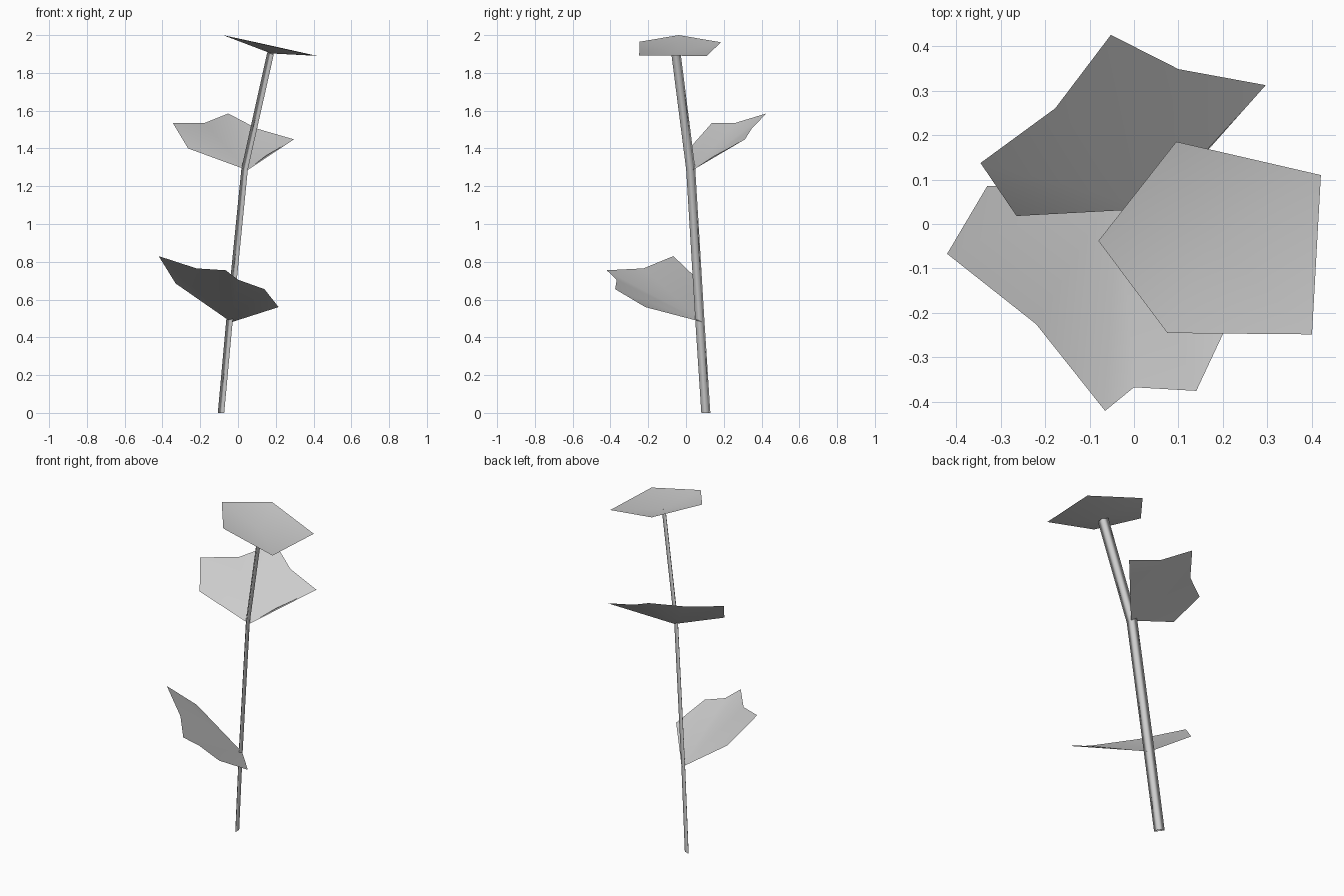
import bpy
import bmesh
from mathutils import Vector

# Remove the default object
default_cube = bpy.data.objects.get("Cube")
if default_cube:
    bpy.data.objects.remove(default_cube, do_unlink=True)

# One plain grey for the whole plant
grey = bpy.data.materials.new("light_grey")
grey.use_nodes = True
colour = (0.6, 0.6, 0.6, 1)
grey.diffuse_color = colour
shader = grey.node_tree.nodes["Principled BSDF"]
shader.inputs["Base Color"].default_value = colour
shader.inputs["Roughness"].default_value = 0.8


def finish(name, bm):
    """Turn a bmesh into a smooth-shaded object."""
    mesh = bpy.data.meshes.new(name)
    bm.to_mesh(mesh)
    bm.free()
    mesh.materials.append(grey)
    for polygon in mesh.polygons:
        polygon.use_smooth = True
    obj = bpy.data.objects.new(name, mesh)
    bpy.context.collection.objects.link(obj)
    return obj


def fan(name, root, outline, closed=False):
    """Thin sheet fanned out from a root point, outline counter-clockwise from above."""
    bm = bmesh.new()
    centre = bm.verts.new(root)
    rim = [bm.verts.new(point) for point in outline]
    pairs = list(zip(rim, rim[1:]))
    if closed:
        pairs.append((rim[-1], rim[0]))
    for first, second in pairs:
        bm.faces.new((centre, first, second))
    return finish(name, bm)


# Stem: flat three-sided section swept along a bent path
path = [Vector(p) for p in ((-.09, .105, 0), (-.046, .074, .48),
                            (.035, .025, 1.29), (.172, -.053, 1.903))]
section = [(.017, -.024), (.016, .012), (-.017, .024)]
bm = bmesh.new()
rings = []
for index, point in enumerate(path):
    lean = (point - path[index - 1]) if index else Vector((0, 0, 1))
    ring = []
    for dx, dy in section:
        # Keep each ring square to the leaning stem
        dz = -(dx * lean.x + dy * lean.y) / lean.z
        ring.append(bm.verts.new(point + Vector((dx, dy, dz))))
    rings.append(ring)
for lower, upper in zip(rings, rings[1:]):
    for side in range(len(section)):
        after = (side + 1) % len(section)
        bm.faces.new((lower[side], lower[after], upper[after], upper[side]))
finish("stem", bm)

# Lower leaf, spreading forward and upward
fan("lower_leaf", (-.035, .09, .48),
    [(-.33, .085, .685), (-.42, -.067, .83), (-.22, -.225, .765),
     (-.065, -.42, .755), (0, -.367, .705), (.14, -.375, .655),
     (.215, -.215, .56)])

# Upper leaf, spreading backward and upward
fan("upper_leaf", (.05, .035, 1.285),
    [(.145, .146, 1.36), (.296, .312, 1.448), (.1, .348, 1.505),
     (-.052, .425, 1.585), (-.177, .26, 1.535), (-.345, .137, 1.535),
     (-.264, .018, 1.40)])

# Flower: shallow five-sided dish on the stem tip
fan("flower_head", (.175, -.04, 1.903),
    [(-.08, -.038, 2), (.075, -.245, 1.965), (.4, -.248, 1.892),
     (.42, .11, 1.89), (.095, .185, 1.962)], closed=True)
